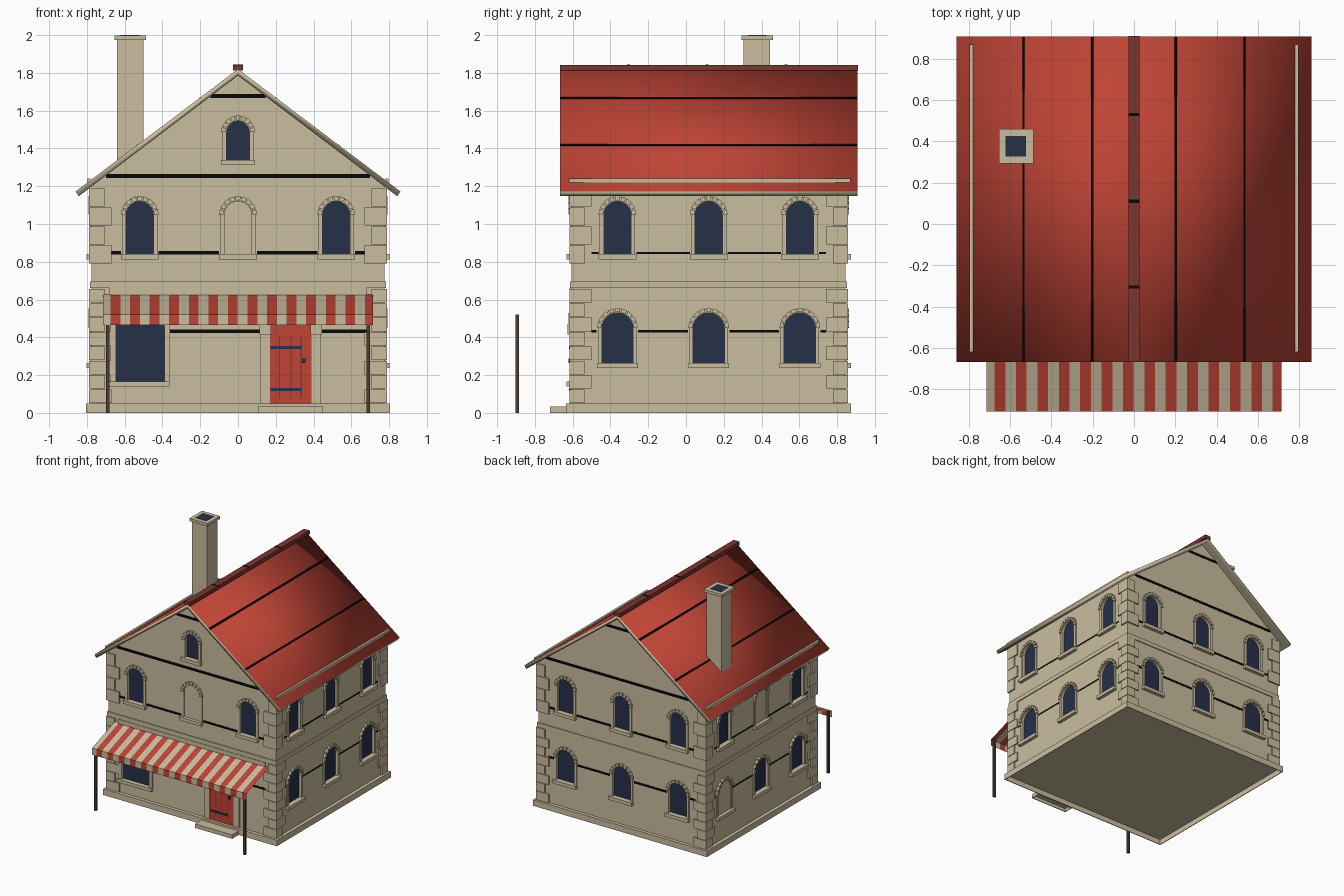
import bpy, bmesh, math
from mathutils import Matrix

if "Cube" in bpy.data.objects:
    bpy.data.objects.remove(bpy.data.objects["Cube"])


def material(name, r, g, b):
    m = bpy.data.materials.new(name)
    m.use_nodes = True
    m.diffuse_color = (r, g, b, 1)
    m.node_tree.nodes["Principled BSDF"].inputs["Base Color"].default_value = (r, g, b, 1)
    m.node_tree.nodes["Principled BSDF"].inputs["Roughness"].default_value = 0.9
    return m


STONE = material("sandstone", 0.59, 0.51, 0.345)
RED = material("tile_red", 0.52, 0.057, 0.036)
DARK_RED = material("ridge_red", 0.2, 0.035, 0.027)
GLASS = material("navy_glass", 0.019, 0.029, 0.066)
BLACK = material("seam_black", 0.002, 0.002, 0.002)
BROWN = material("pole_brown", 0.07, 0.045, 0.03)

CY, HX, HY = 0.12, 0.775, 0.725     # house centre and half sizes
# Wall frames: x along the wall, -y outward, z up
WALLS = {}
for i, (wall, dist) in enumerate([("front", HY), ("right", HX), ("back", HY), ("left", HX)]):
    WALLS[wall] = (Matrix.Translation((0, CY, 0)) @ Matrix.Rotation(i * math.pi / 2, 4, "Z")
                   @ Matrix.Translation((0, -dist, 0)))
PARTS = {}


def part(name, *mats):
    """Return the mesh under construction for a named part."""
    if name not in PARTS:
        PARTS[name] = (bmesh.new(), mats)
    return PARTS[name][0]


def prism(bm, pts, w0, w1, frame=Matrix()):
    """Extrude an (x, z) outline from depth w0 to w1 outward (-y)."""
    a, b = ([bm.verts.new(frame @ Matrix.Translation((x, -w, z)).to_translation())
             for x, z in pts] for w in (w0, w1))
    n = len(pts)
    bm.faces.new(a)
    bm.faces.new(b[::-1])
    for k in range(n):
        bm.faces.new((a[k], b[k], b[(k + 1) % n], a[(k + 1) % n]))


def rect(bm, x0, x1, z0, z1, w0, w1, frame=Matrix()):
    prism(bm, [(x0, z0), (x1, z0), (x1, z1), (x0, z1)], w0, w1, frame)


def box(bm, x0, x1, y0, y1, z0, z1):
    rect(bm, x0, x1, z0, z1, -y0, -y1)


def tray(bm, x0, x1, y0, y1, top, t=0.006):
    """Slab on the ground that is hollow underneath."""
    box(bm, x0, x1, y0, y1, top - t, top)
    for a, b in ((x0, x0 + t), (x1 - t, x1)):
        box(bm, a, b, y0, y1, 0, top - t)
    for a, b in ((y0, y0 + t), (y1 - t, y1)):
        box(bm, x0 + t, x1 - t, a, b, 0, top - t)


def arch(u, half, bottom, spring, rise=None, n=12):
    """Outline of an arched opening, from bottom right over to bottom left."""
    rise = rise or half
    curve = [(u + half * math.cos(math.pi * k / n), spring + rise * math.sin(math.pi * k / n))
             for k in range(n + 1)]
    return [(u + half, bottom)] + curve + [(u - half, bottom)]


def finish(name):
    bm, mats = PARTS.pop(name)
    bmesh.ops.recalc_face_normals(bm, faces=bm.faces)
    mesh = bpy.data.meshes.new(name)
    bm.to_mesh(mesh)
    bm.free()
    for m in mats:
        mesh.materials.append(m)
    ob = bpy.data.objects.new(name, mesh)
    bpy.context.collection.objects.link(ob)
    return ob


def window(wall, u, half, outer, bottom, spring, glazed=True):
    f = WALLS[wall]
    frame = part(wall + "_window_frames", STONE)
    prism(frame, arch(u, outer - 0.006, bottom, spring) + arch(u, half, bottom, spring)[::-1],
          -0.01, 0.008, f)
    # Arch stones
    n = 9
    for k in range(n):
        a0, a1 = (math.pi * (k + t) / n for t in (0.1, 0.9))
        prism(frame, [(u + r * math.cos(a), spring + r * math.sin(a))
                      for r, a in ((half + 0.004, a0), (outer, a0), (outer, a1), (half + 0.004, a1))],
              -0.005, 0.017, f)
    rect(frame, u - outer, u + outer, bottom - 0.028, bottom, -0.005, 0.028, f)
    if glazed:
        prism(part("cutter"), arch(u, half, bottom, spring), -0.02, 0.05, f)
        prism(part(wall + "_window_glass", GLASS), arch(u, half, bottom, spring), -0.022, -0.014, f)


# Windows; a few side and front openings are blind
SPAN = {"front": 0.52, "back": 0.52, "right": 0.483, "left": 0.483}
blind = {("front", 1, 0), ("left", 1, 0), ("left", 0, -1)}
for wall, span in SPAN.items():
    for k in (-1, 0, 1):
        window(wall, k * span, 0.072, 0.1, 0.84, 1.048, (wall, 1, k) not in blind)
        if wall != "front":
            window(wall, k * span, 0.083, 0.108, 0.265, 0.447, (wall, 0, k) not in blind)
window("front", 0, 0.06, 0.09, 1.34, 1.485)

# Shop window
F = WALLS["front"]
shop = part("shop_window_frame", STONE)
outer, inner = arch(-0.52, 0.158, 0.165, 0.46, 0.085), arch(-0.518, 0.128, 0.165, 0.46, 0.06)
prism(shop, outer + inner[::-1], -0.01, 0.012, F)
rect(shop, -0.68, -0.362, 0.14, 0.167, -0.005, 0.028, F)
prism(part("cutter"), inner, -0.02, 0.05, F)
prism(part("shop_window_glass", GLASS), inner, -0.022, -0.014, F)

# Walls with recessed openings
body = [(-HX, 0.047), (HX, 0.047), (HX, 1.206), (0, 1.795), (-HX, 1.206)]
prism(part("walls", STONE), body, HY - CY, -HY - CY)
walls, cutter = finish("walls"), finish("cutter")
cutter.hide_render = True
mod = walls.modifiers.new("openings", "BOOLEAN")
mod.operation, mod.solver, mod.object = "DIFFERENCE", "EXACT", cutter
bpy.context.view_layer.objects.active = walls
bpy.ops.object.modifier_apply(modifier=mod.name)
bpy.data.objects.remove(cutter)

# Plinth, step, belt course and fascia
tray(part("plinth", STONE), -0.804, 0.804, -0.635, 0.873, 0.05)
tray(part("door_step", STONE), 0.105, 0.45, -0.72, -0.635, 0.033)
box(part("belt_course", STONE), -HX - 0.008, HX + 0.008, CY - HY - 0.008, CY + HY + 0.008, 0.66, 0.695)
rect(part("shop_fascia", STONE), -0.68, 0.68, 0.57, 0.66, -0.005, 0.012, F)

# Corner stones, alternating long and short
levels = [(0.05 + 0.076 * i, 0.076, i) for i in range(8)] + [(0.79 + 0.1 * i, 0.1, i) for i in range(4)]
quoins = part("corner_stones", STONE)
for sx in (-1, 1):
    for sy in (-1, 1):
        for z, h, i in levels:
            a, b = (0.118, 0.08) if i % 2 == 0 else (0.08, 0.118)
            x, y = sx * (HX + 0.013), CY + sy * (HY + 0.013)
            x0, x1 = sorted((x, x - sx * a))
            y0, y1 = sorted((y, y - sy * b))
            box(quoins, x0, x1, y0, y1, z + 0.002, min(z + h - 0.002, 1.19))

# Door with planks, hinges, handle and surround
rect(part("door", RED), 0.17, 0.39, 0.05, 0.5, -0.005, 0.008, F)
for x in (0.22, 0.28, 0.335):
    rect(part("door_plank_gaps", DARK_RED), x - 0.003, x + 0.003, 0.08, 0.41, 0.007, 0.01, F)
for z in (0.125, 0.345):
    rect(part("door_hinges", GLASS), 0.172, 0.337, z - 0.008, z + 0.008, 0.007, 0.014, F)
rect(part("door_handle", GLASS), 0.338, 0.358, 0.265, 0.287, 0.007, 0.016, F)
surround = part("door_surround", STONE)
for x in (0.145, 0.415):
    rect(surround, x - 0.025, x + 0.025, 0.05, 0.415, -0.005, 0.012, F)
    rect(surround, x - 0.03, x + 0.03, 0.415, 0.47, -0.005, 0.022, F)
rect(surround, 0.115, 0.445, 0.47, 0.53, -0.005, 0.016, F)

# Awning cloth: sloped sheet and hanging valance in stripes
cloth = part("awning", STONE, RED)
edges = [-0.714] + [-0.675 + 0.0518 * i for i in range(27)] + [0.714]
profile = [(-0.607, 0.628), (-0.908, 0.52), (-0.908, 0.465)]
for i, (x0, x1) in enumerate(zip(edges, edges[1:])):
    for (y0, z0), (y1, z1) in zip(profile, profile[1:]):
        vs = [cloth.verts.new(p) for p in ((x0, y0, z0), (x0, y1, z1), (x1, y1, z1), (x1, y0, z0))]
        cloth.faces.new(vs).material_index = i % 2
bmesh.ops.remove_doubles(cloth, verts=cloth.verts, dist=1e-4)
for x in (-0.69, 0.69):
    box(part("awning_poles", BROWN), x - 0.01, x + 0.01, -0.903, -0.885, 0, 0.52)

# Roof: red on the slopes, stone on edges and underside, softly shaded
prism(part("roof", STONE, RED),
      [(0, 1.82), (0.86, 1.172), (0.843, 1.147), (0, 1.786), (-0.843, 1.147), (-0.86, 1.172)], 0.668, -0.908)
roof = finish("roof")
for p in roof.data.polygons:
    p.material_index = int(p.normal.z > 0.3)
    p.use_smooth = True
box(part("roof_ridge", DARK_RED), -0.027, 0.027, -0.668, 0.91, 1.812, 1.843)
SLOPE = 0.648 / 0.86
for s in (-1, 1):
    x0, x1 = sorted((s * 0.78, s * 0.797))
    box(part("snow_guards", STONE), x0, x1, -0.62, 0.87, 1.2, 1.24)
    # Dark seams along the slope
    for x, t in ((0.203, 0.006), (0.535, 0.005)):
        pts = [(s * (x + dx), 1.82 - SLOPE * (x + dx) + dz)
               for dx, dz in ((-t, -0.005), (-t, 0.002), (t, 0.002), (t, -0.005))]
        prism(part("roof_seams", BLACK), pts, 0.667, -0.907)
for y in (-0.305, 0.11, 0.53):
    box(part("ridge_seams", BLACK), -0.0275, 0.0275, y - 0.008, y + 0.008, 1.84, 1.8445)

# Dark seams on the walls, running between the openings
for wall, span in SPAN.items():
    end, t = (0.68, 0.009) if wall in ("front", "back") else (0.62, 0.006)
    seams = part(wall + "_wall_seams", BLACK)
    for z, half in ((0.432, 0.11), (0.847, 0.1)):
        if wall == "front" and z < 0.5:
            runs = [(-0.36, 0.115), (0.445, end)]
        else:
            runs = [(-end, -span - half), (-span + half, -half), (half, span - half), (span + half, end)]
        for u0, u1 in runs:
            if u1 > u0:
                rect(seams, u0, u1, z - t, z + t, -0.002, 0.002, WALLS[wall])
    if wall in ("front", "back"):
        for z, half in ((1.255, 0.7), (1.678, 0.145)):
            rect(seams, -half, half, z - 0.011, z + 0.011, -0.002, 0.002, WALLS[wall])

# Chimney with cap and dark flue
box(part("chimney", STONE), -0.64, -0.5, 0.305, 0.445, 1.2, 1.978)
box(part("chimney_cap", STONE), -0.655, -0.488, 0.293, 0.46, 1.975, 1.998)
box(part("chimney_flue", GLASS), -0.622, -0.522, 0.327, 0.427, 1.99, 2.0)

for name in list(PARTS):
    finish(name)
